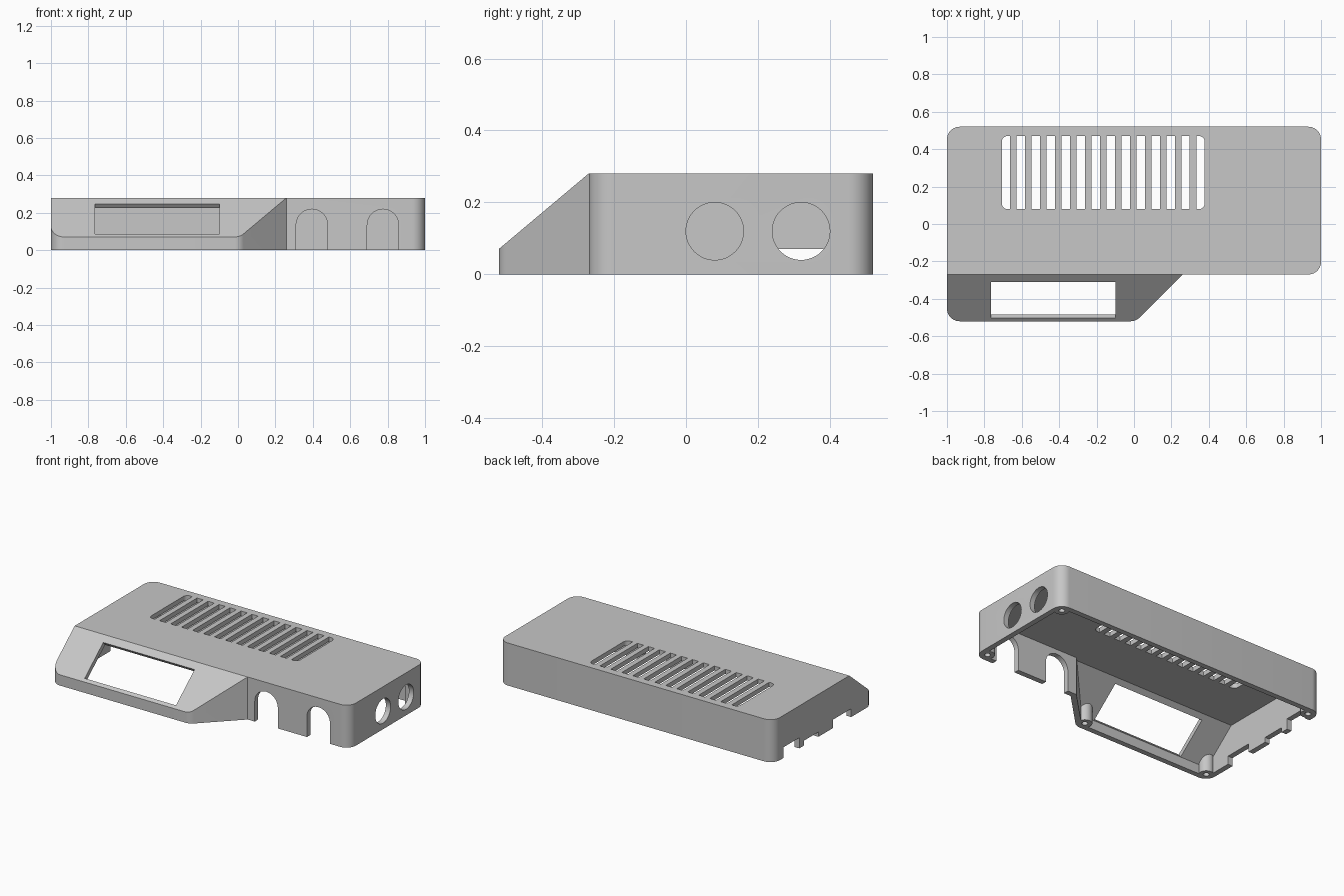
import bpy, bmesh, math
from mathutils import Vector, Matrix

if "Cube" in bpy.data.objects:
    bpy.data.objects.remove(bpy.data.objects["Cube"])

grey = bpy.data.materials.new("case grey")
grey.diffuse_color = (0.57, 0.57, 0.57, 1)
grey.use_nodes = True
grey.node_tree.nodes["Principled BSDF"].inputs["Base Color"].default_value = grey.diffuse_color

SLOPE_N = Vector((0, -0.21, 0.25)).normalized()
SLOPE_P = Vector((0, -0.271, 0.28))
WALL, SKIN = 0.035, 0.03


def make(name, bm):
    bmesh.ops.recalc_face_normals(bm, faces=bm.faces)
    me = bpy.data.meshes.new(name)
    bm.to_mesh(me)
    bm.free()
    me.materials.append(grey)
    ob = bpy.data.objects.new(name, me)
    bpy.context.collection.objects.link(ob)
    return ob


def rounded(pts, radii, seg=10):
    """Round the corners of a 2D polygon."""
    out = []
    for i, (p, r) in enumerate(zip(pts, radii)):
        p = Vector(p)
        if r == 0:
            out.append(p)
            continue
        a = (Vector(pts[i - 1]) - p).normalized()
        b = (Vector(pts[(i + 1) % len(pts)]) - p).normalized()
        half = a.angle(b) / 2
        c = p + (a + b).normalized() * r / math.sin(half)
        d = r / math.tan(half)
        u, v = p + a * d - c, p + b * d - c
        ang = u.angle_signed(v)
        for k in range(seg + 1):
            out.append(c + Matrix.Rotation(-ang * k / seg, 2) @ u)
    return out


def prism(name, pts, lo, hi, place=lambda p, h: (p[0], p[1], h), slope=None):
    """Extrude a 2D polygon, optionally trimmed under a sloped plane."""
    bm = bmesh.new()
    base = [bm.verts.new(place(p, lo)) for p in pts]
    top = [bm.verts.new(place(p, hi)) for p in pts]
    bm.faces.new(base)
    bm.faces.new(top)
    n = len(pts)
    for i in range(n):
        j = (i + 1) % n
        bm.faces.new((base[i], base[j], top[j], top[i]))
    if slope is not None:
        res = bmesh.ops.bisect_plane(bm, geom=bm.verts[:] + bm.edges[:] + bm.faces[:],
                                     plane_co=slope, plane_no=SLOPE_N, clear_outer=True)
        edges = [e for e in res["geom_cut"] if isinstance(e, bmesh.types.BMEdge)]
        bmesh.ops.holes_fill(bm, edges=edges, sides=0)
    return make(name, bm)


def along_x(p, h):
    return (h, p[0], p[1])


def along_y(p, h):
    return (p[0], h, p[1])


def circle(cx, cy, r, n=48):
    return [(cx + r * math.cos(2 * math.pi * i / n), cy + r * math.sin(2 * math.pi * i / n))
            for i in range(n)]


def rect(x0, x1, y0, y1):
    return [(x0, y0), (x1, y0), (x1, y1), (x0, y1)]


def cut(target, tools):
    """Subtract tools from target and remove them."""
    for t in tools:
        m = target.modifiers.new("cut", 'BOOLEAN')
        m.operation, m.solver, m.object = 'DIFFERENCE', 'EXACT', t
    dg = bpy.context.evaluated_depsgraph_get()
    dg.update()
    me = bpy.data.meshes.new_from_object(target.evaluated_get(dg))
    target.modifiers.clear()
    target.data = me
    for t in tools:
        bpy.data.objects.remove(t)


def outline(t):
    """Case footprint, shrunk inward by t."""
    k = 0.53 - t * math.sqrt(2)
    yb, yf = -0.27 + t, -0.52 + t
    pts = [(-1 + t, 0.52 - t), (-1 + t, yf), (yf + k, yf), (yb + k, yb),
           (1 - t, yb), (1 - t, 0.52 - t)]
    r = 0.068 - t
    return rounded(pts, [r, r, r, 0, r, r])


# Outer body and inner cavity
case = prism("case_shell", outline(0), 0, 0.28, slope=SLOPE_P)
cavity = prism("cavity", outline(WALL), -0.1, 0.28 - SKIN, slope=SLOPE_P - SLOPE_N * SKIN)

# Screw bosses stand in the corners of the cavity
BOSSES = [(-0.945, 0.465), (0.945, 0.465), (0.945, -0.215), (-0.945, -0.465), (-0.012, -0.465)]
cut(cavity, [prism("boss", circle(x, y, 0.045, 32), 0, 0.4) for x, y in BOSSES])
cut(case, [cavity])

cutters = [prism("screw_hole", circle(x, y, 0.018, 24), -0.1, 0.06) for x, y in BOSSES]

# Vent slots, the outermost ones with rounded outer corners
for i in range(14):
    x = -0.707 + 0.08 * i
    pts = [(x, 0.47), (x, 0.08), (x + 0.045, 0.08), (x + 0.045, 0.47)]
    radii = [0, 0, 0, 0]
    if i == 0:
        radii = [0.03, 0.03, 0, 0]
    elif i == 13:
        radii = [0, 0, 0.03, 0.03]
    cutters.append(prism("vent", rounded(pts, radii, 6), 0.2, 0.4))

# Round sockets in the right wall
for y in (0.08, 0.32):
    cutters.append(prism("socket", circle(y, 0.12, 0.08), 0.93, 1.1, along_x))

# Arched cable openings in the front wall
for x in (0.395, 0.775):
    arch = [(x + 0.084 * math.cos(math.pi * i / 24), 0.135 + 0.084 * math.sin(math.pi * i / 24))
            for i in range(25)]
    arch += [(x - 0.084, -0.1), (x + 0.084, -0.1)]
    cutters.append(prism("arch", arch, -0.4, -0.2, along_y))

# Port notches in the bottom of the left wall
for y0, y1, z in ((0.25, 0.415, 0.07), (0.05, 0.2, 0.032), (-0.29, -0.1, 0.055)):
    cutters.append(prism("notch", rect(y0, y1, -0.1, z), -1.1, -0.94, along_x))

# Display window, cut square to the sloped panel
down = Vector((0, -0.25, -0.21)).normalized()


def on_slope(p, h):
    return Vector((p[0], 0, 0)) + SLOPE_P + down * p[1] + SLOPE_N * h


cutters.append(prism("window", rect(-0.765, -0.1, 0.05, 0.302), -0.05, 0.05, on_slope))
cut(case, cutters)

# Smooth the rounded corners and bores, keep the hard edges
bpy.ops.object.select_all(action='DESELECT')
case.select_set(True)
bpy.context.view_layer.objects.active = case
bpy.ops.object.shade_smooth_by_angle(angle=math.radians(25))
